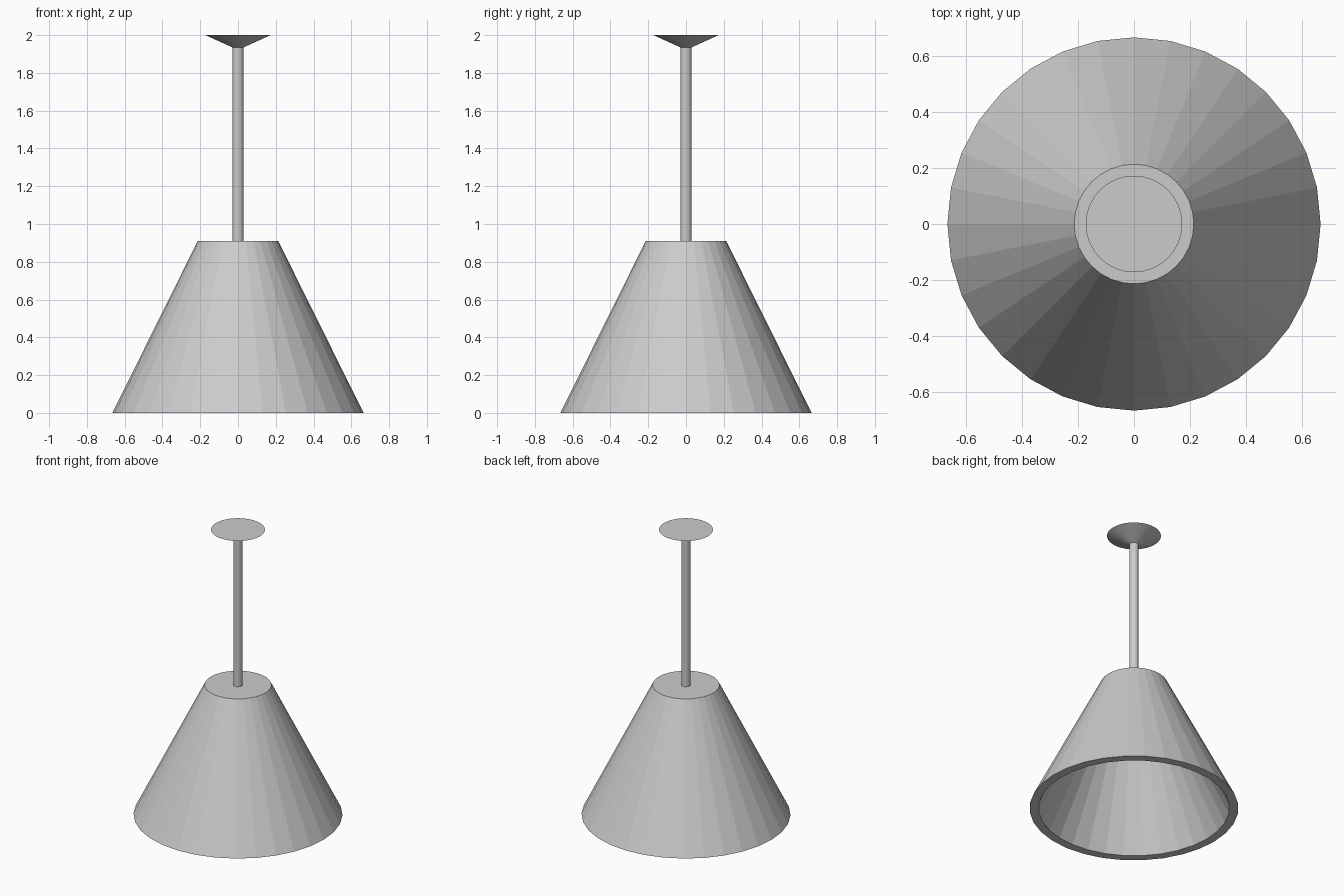
import bpy, bmesh, math

if "Cube" in bpy.data.objects:
    bpy.data.objects.remove(bpy.data.objects["Cube"])

SIDES = 32


def lathe(name, profile):
    """Revolve an (r, z) profile around z; r = 0 closes the form at the axis."""
    bm = bmesh.new()
    verts = [bm.verts.new((r, 0, z)) for r, z in profile]
    edges = [bm.edges.new(pair) for pair in zip(verts, verts[1:])]
    bmesh.ops.spin(bm, geom=verts + edges, cent=(0, 0, 0), axis=(0, 0, 1),
                   angle=math.tau, steps=SIDES, use_merge=True)
    bmesh.ops.remove_doubles(bm, verts=bm.verts, dist=1e-5)
    bmesh.ops.recalc_face_normals(bm, faces=bm.faces)
    mesh = bpy.data.meshes.new(name)
    bm.to_mesh(mesh)
    bm.free()
    obj = bpy.data.objects.new(name, mesh)
    bpy.context.collection.objects.link(obj)
    return obj


# Hollow conical shade: closed top, outer wall, flat rim, inner wall, inner top
lathe("shade", [(0, 0.91), (0.213, 0.91), (0.665, 0),
                (0.607, 0), (0.18, 0.86), (0, 0.86)])

# Hanging rod
lathe("rod", [(0, 0.905), (0.03, 0.905), (0.03, 1.94), (0, 1.94)])

# Ceiling canopy: shallow inverted cone
lathe("ceiling_canopy", [(0, 1.935), (0.03, 1.935), (0.172, 2.0), (0, 2.0)])
